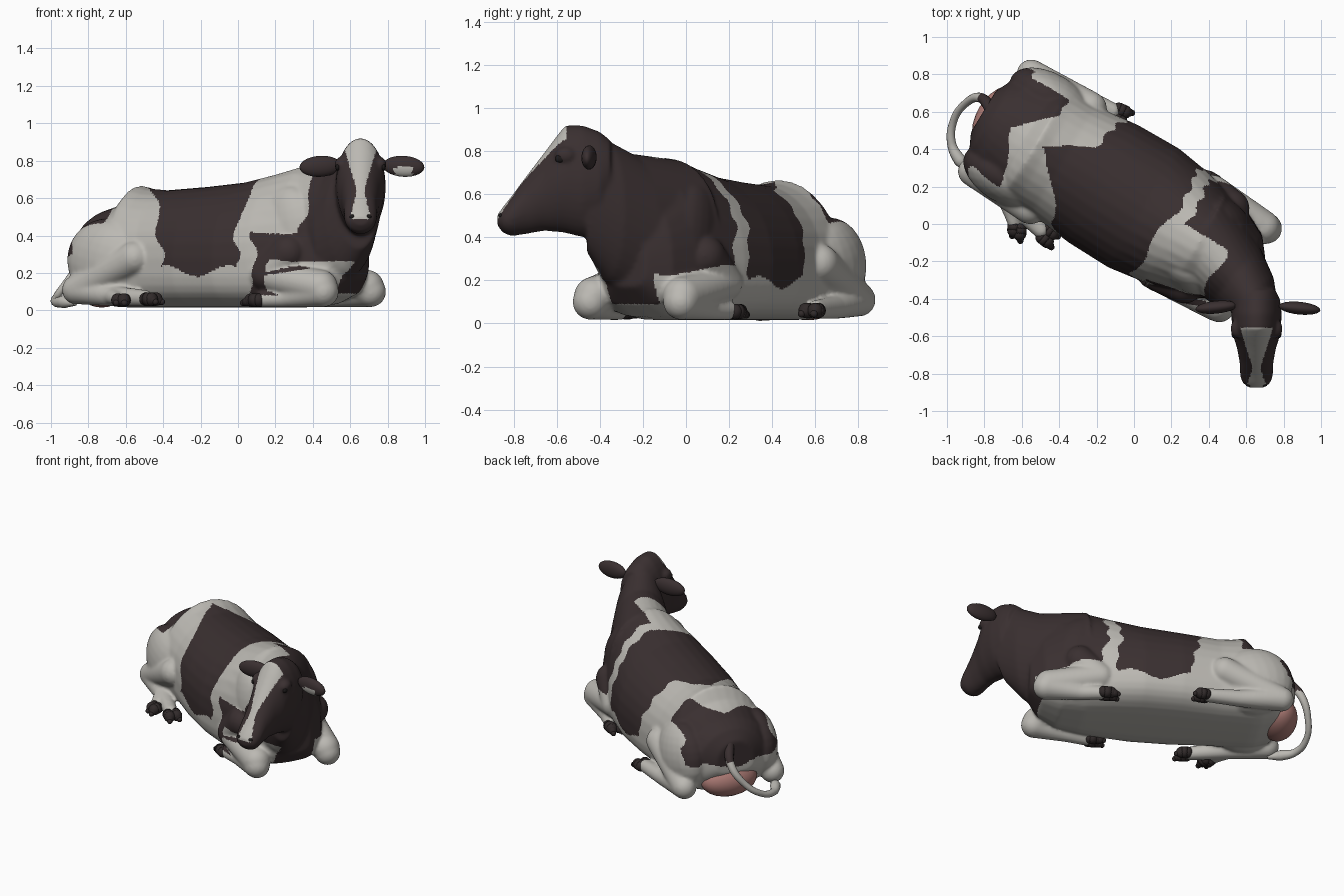
import bpy, bmesh, math
from mathutils import Vector, Matrix

if "Cube" in bpy.data.objects:
    bpy.data.objects.remove(bpy.data.objects["Cube"])

A = math.radians(-31)                      # the body axis is turned in the ground plane
D = Vector((math.cos(A), math.sin(A), 0))  # towards the chest
N = Vector((-D.y, D.x, 0))                 # towards the right flank
O = Vector((0.0515, 0.0857, 0))


def L(u, w, z):
    return O + D * u + N * w + Vector((0, 0, z))


def mat(name, col):
    m = bpy.data.materials.new(name)
    m.diffuse_color = (*col, 1)
    m.use_nodes = True
    m.node_tree.nodes["Principled BSDF"].inputs["Base Color"].default_value = m.diffuse_color
    return m


DARK = mat("dark brown hide", (0.042, 0.029, 0.030))
WHITE = mat("off white hide", (0.50, 0.485, 0.45))
PINK = mat("udder pink", (0.42, 0.20, 0.18))
HOOF = mat("hoof brown", (0.030, 0.023, 0.023))
BLACK = mat("eye black", (0.012, 0.010, 0.010))


def finish(bm, name, *mats):
    bmesh.ops.recalc_face_normals(bm, faces=bm.faces)
    me = bpy.data.meshes.new(name)
    bm.to_mesh(me)
    bm.free()
    for m in mats:
        me.materials.append(m)
    me.polygons.foreach_set("use_smooth", [True] * len(me.polygons))
    ob = bpy.data.objects.new(name, me)
    bpy.context.collection.objects.link(ob)
    return ob


def ball(bm, c, r, rot=0.0, tilt=0.0):
    M = (Matrix.Translation(c) @ Matrix.Rotation(rot, 4, 'Z') @ Matrix.Rotation(tilt, 4, 'Y')
         @ Matrix.Diagonal((*r, 1)))
    bmesh.ops.create_uvsphere(bm, u_segments=24, v_segments=14, radius=1, matrix=M)


def limb(bm, pts):
    """Chain of balls joined by tapered cylinders; pts = [(point, radius)]."""
    for p, r in pts:
        ball(bm, p, (r, r, r))
    for (a, ra), (b, rb) in zip(pts, pts[1:]):
        d = b - a
        M = Matrix.Translation((a + b) / 2) @ d.to_track_quat('Z', 'Y').to_matrix().to_4x4()
        bmesh.ops.create_cone(bm, cap_ends=True, segments=20, radius1=ra, radius2=rb,
                              depth=d.length, matrix=M)


def loft(bm, sections, low=1.0):
    """sections = (centre xy, sideways direction, half width, top z, bottom z, widest z)."""
    rings = []
    for c, side, hw, zt, zb, zc in sections:
        ring = []
        for i in range(32):
            t = math.tau * i / 32
            s, k = math.sin(t), math.cos(t)
            e = 1.0 if s > 0 else low
            x = math.copysign(abs(k) ** e, k) * hw
            z = zc + (zt - zc) * s if s > 0 else zc - (zc - zb) * abs(s) ** e
            ring.append(bm.verts.new((c[0] + side[0] * x, c[1] + side[1] * x, z)))
        rings.append(ring)
    for a, b in zip(rings, rings[1:]):
        for i in range(32):
            j = (i + 1) % 32
            bm.faces.new((a[i], a[j], b[j], b[i]))
    bm.faces.new(rings[0])
    bm.faces.new(rings[-1])


bm = bmesh.new()
# Trunk: u, half width, top, bottom
trunk = [(-1.0, .13, .42, .20), (-.95, .23, .49, .14), (-.88, .29, .53, .05), (-.78, .32, .56, .02),
         (-.73, .325, .585, .015), (-.67, .33, .668, .015), (-.60, .335, .65, .015), (-.5, .335, .642, .015),
         (-.25, .365, .66, .015), (0, .37, .685, .015),
         (.2, .34, .73, .015), (.35, .30, .77, .015), (.5, .26, .74, .03), (.62, .20, .62, .08),
         (.70, .10, .45, .17)]
loft(bm, [(L(u, 0, 0), N, hw, zt, zb, .28) for u, hw, zt, zb in trunk], .6)
# Neck sweeping round to face the front
neck = [((.36, -.06), (.5, .86), .25, .76, .10, .45), ((.54, -.27), (.66, .75), .20, .79, .11, .44),
        ((.61, -.37), (.85, .53), .16, .85, .20, .53), ((.65, -.46), (1, 0), .125, .89, .33, .64)]
loft(bm, neck)
# Head: y, half width, top, bottom
head = [(-.35, .10, .85, .55), (-.40, .125, .89, .44), (-.48, .135, .92, .40), (-.56, .13, .92, .42),
        (-.60, .125, .87, .425), (-.66, .105, .79, .43), (-.74, .09, .685, .415), (-.81, .088, .59, .405),
        (-.85, .075, .54, .42), (-.875, .04, .505, .455)]
loft(bm, [((.655, y), (1, 0), hw, zt, zb, (zt + zb) / 2) for y, hw, zt, zb in head])
for s in (-1, 1):
    out = .36 if s > 0 else .385
    ball(bm, Vector((.655 + s * .105, -.56, .78)), (.035, .05, .04))     # brow
    # Haunch, shank and hind foot
    ball(bm, L(-.72, s * .24, .26), (.25, .14, .23), A, .25)
    limb(bm, [(L(-.52, s * .31, .28), .09), (L(-.885, s * .305, .11), .078),
              (L(-.62, s * .335, .075), .055), (L(-.41, s * out, .065), .045)])
    # Shoulder, folded foreleg
    ball(bm, L(.38, s * .165, .42), (.18, .11, .25), A, -.2)
    limb(bm, [(L(.40, s * .24, .31), .10), (L(.27, s * .27, .19), .085), (L(.60, s * .24, .125), .092)])
    limb(bm, [(L(.62, s * .245, .10), .083), (L(.40, s * .27, .065), .05), (L(.28, s * .295, .06), .045)])
limb(bm, [(L(-.66, -.33, .08), .05), (L(-.55, -.43, .06), .033)])        # splayed left claw
raw = finish(bm, "hide_raw")
rm = raw.modifiers.new("fuse", 'REMESH')
rm.mode, rm.voxel_size = 'VOXEL', .0095
sm = raw.modifiers.new("soften", 'SMOOTH')
sm.factor, sm.iterations = .5, 12
dg = bpy.context.evaluated_depsgraph_get()
me = bpy.data.meshes.new_from_object(raw.evaluated_get(dg))
bpy.data.objects.remove(raw)
me.name = "hide"
hide = bpy.data.objects.new("hide", me)
bpy.context.collection.objects.link(hide)
me.materials.clear()
me.materials.append(WHITE)
me.materials.append(DARK)
for v in me.vertices:
    v.co.z = max(v.co.z, .015)


def is_dark(p, n):
    """Coat pattern: face blaze, then patches along the body axis."""
    if p.y < -.40 and p.z > .30:
        f = min(max((p.z - .66) / .2, 0), 1)
        half = .024 + .062 * f + max(0, .62 - p.z) * .25
        return not (p.y < -.53 and n.y < -.2 and n.z > -.2 and p.z > .485
                    and abs(p.x - .655) < half)
    q = p - O
    u, w, z = q.dot(D), q.dot(N), p.z
    a = abs(w)
    wob = .02 * math.sin(17 * z + 9 * w) + .012 * math.sin(41 * z - 23 * w)
    rump = -.83 + (min(w, .2) if w > 0 else .4 * a)
    if u < rump + wob * .6 and a < .31 + wob and z > .27 + wob:           # rump patch
        return True
    low = .19 + .03 * math.sin(u * 16) + (.02 if w < 0 else 0)
    rear = -.61 + .78 * a if w < 0 else -.63 + min(1.8 * w, .22 + .25 * w)
    if rear + wob < u < .16 + wob + .08 * min(w, 0) and z > low:          # saddle patch
        return True
    if w < .04:                                                        # shoulders, neck, brisket
        front = .23 if z < .47 + 2 * wob else .50
    else:
        front = .25 + .06 * (.4 - z)
    if u > front + wob:
        if w < -.15 and z < .27 and .08 < z and u < .31 + .25 * max(n.z, 0):   # left elbow
            return True
        return z > (.25 + wob if a > .13 else .09)
    return False


for f in me.polygons:
    f.use_smooth = True
    f.material_index = int(is_dark(f.center, f.normal))

# Ears
for s, cx, cy, name in ((-1, .44, -.445, "left_ear"), (1, .885, -.45, "right_ear")):
    bm = bmesh.new()
    ball(bm, Vector((cx, cy, .77)), (.112, .034, .056), -.1 * s, .06 * s)
    ear = finish(bm, name, DARK, WHITE)
    for f in ear.data.polygons:          # pale inner tuft on the front of the right ear
        c = f.center
        if s > 0 and f.normal.y < -.4 and c.z < .768 and .84 < c.x < .93:
            f.material_index = 1

# Eyes and nostrils
for s, side in ((-1, "left"), (1, "right")):
    bm = bmesh.new()
    ball(bm, Vector((.655 + s * .122, -.585, .765)), (.012, .024, .018))
    finish(bm, side + "_eye", BLACK)
    bm = bmesh.new()
    ball(bm, Vector((.655 + s * .042, -.858, .50)), (.016, .012, .012))
    finish(bm, side + "_nostril", BLACK)


# Cloven hooves: start, direction of the toe, in body coordinates
def hoof(name, p, toe, gap):
    bm = bmesh.new()
    for k in (-1, 1):
        o = gap * k
        limb(bm, [(p + o, .036), (p + o + toe * .5, .036), (p + o * 1.4 + toe - Vector((0, 0, .015)), .017)])
    for v in bm.verts:
        v.co.z = max(v.co.z, 0)
    finish(bm, name, HOOF)


for s, side in ((-1, "left"), (1, "right")):
    hoof(side + "_front_hoof", L(.26, s * .298, .055), -D * .09, N * .022)
    hoof(side + "_hind_hoof", L(-.385, .36 if s > 0 else -.39, .06), D * .07 + N * (s * .01), N * .024)
hoof("left_hind_outer_claw", L(-.53, -.43, .055), D * .03 - N * .06, D * .018)

# Udder between the hocks
bm = bmesh.new()
ball(bm, L(-.915, .01, .13), (.115, .19, .115), A)
finish(bm, "udder", PINK)

# Tail curling round the left haunch
cu = bpy.data.curves.new("tail", 'CURVE')
cu.dimensions = '3D'
cu.bevel_depth, cu.bevel_resolution, cu.use_fill_caps = 1, 4, True
sp = cu.splines.new('BEZIER')
path = [(-.76, .61, .40, .035), (-.82, .675, .29, .026), (-.90, .645, .17, .021), (-.965, .55, .08, .02),
        (-.975, .43, .045, .024), (-.93, .34, .045, .034), (-.87, .28, .04, .016)]
sp.bezier_points.add(len(path) - 1)
for b, (x, y, z, r) in zip(sp.bezier_points, path):
    b.co, b.radius = (x, y, z), r
    b.handle_left_type = b.handle_right_type = 'AUTO'
tmp = bpy.data.objects.new("tail_path", cu)
bpy.context.collection.objects.link(tmp)
dg = bpy.context.evaluated_depsgraph_get()
tm = bpy.data.meshes.new_from_object(tmp.evaluated_get(dg))
bpy.data.objects.remove(tmp)
tm.materials.clear()
tm.materials.append(WHITE)
tm.materials.append(DARK)
for f in tm.polygons:
    f.use_smooth = True
    f.material_index = int(f.center.z > .31)
bpy.context.collection.objects.link(bpy.data.objects.new("tail", tm))
